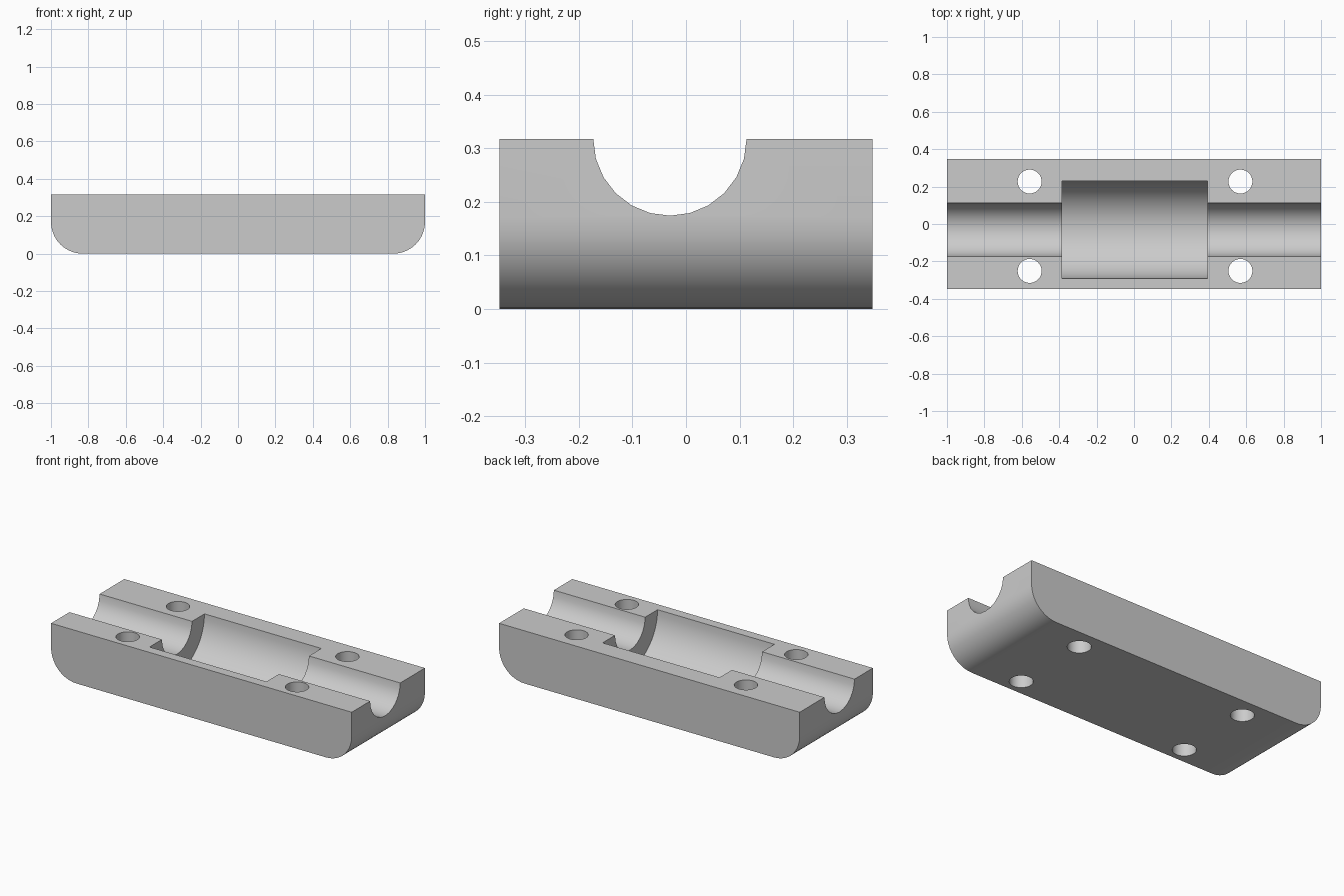
import bpy
import math

cube = bpy.data.objects.get("Cube")
if cube:
    bpy.data.objects.remove(cube, do_unlink=True)

LENGTH, WIDTH, HEIGHT, FILLET = 2.0, 0.696, 0.317, 0.17
BORE_Y = -0.03

grey = bpy.data.materials.new("light_grey")
grey.use_nodes = True
colour = (0.6, 0.6, 0.6, 1)
grey.diffuse_color = colour
grey.node_tree.nodes["Principled BSDF"].inputs["Base Color"].default_value = colour


def corner(cx, start):
    """Quarter arc of the rounded lower edge, in the xz plane."""
    steps = 10
    return [(cx + FILLET * math.cos(a), FILLET + FILLET * math.sin(a))
            for a in (start + i * math.pi / 2 / steps for i in range(steps + 1))]


def extrude_block(name, profile):
    n = len(profile)
    verts = [(x, y, z) for y in (-WIDTH / 2, WIDTH / 2) for x, z in profile]
    faces = [tuple(range(n)), tuple(reversed(range(n, 2 * n)))]
    faces += [(i, i + n, (i + 1) % n + n, (i + 1) % n) for i in range(n)]
    mesh = bpy.data.meshes.new(name)
    mesh.from_pydata(verts, [], faces)
    obj = bpy.data.objects.new(name, mesh)
    bpy.context.collection.objects.link(obj)
    return obj


def cut_cylinder(target, radius, depth, location, along_x, sides):
    """Subtract a cylinder from the target."""
    turn = (0, math.pi / 2, 0) if along_x else (0, 0, 0)
    bpy.ops.mesh.primitive_cylinder_add(vertices=sides, radius=radius, depth=depth,
                                        location=location, rotation=turn)
    cutter = bpy.context.object
    cutter.hide_render = True
    cutter.data.materials.append(grey)
    mod = target.modifiers.new("cut", 'BOOLEAN')
    mod.operation, mod.solver, mod.object = 'DIFFERENCE', 'EXACT', cutter
    bpy.ops.object.select_all(action='DESELECT')
    target.select_set(True)
    bpy.context.view_layer.objects.active = target
    bpy.ops.object.modifier_apply(modifier=mod.name)
    bpy.data.objects.remove(cutter, do_unlink=True)


# Block with rounded lower ends
half = LENGTH / 2
profile = [(half, HEIGHT), (-half, HEIGHT)]
profile += corner(-half + FILLET, math.pi) + corner(half - FILLET, 1.5 * math.pi)
block = extrude_block("clamp_half", profile)
block.data.materials.append(grey)

# Long shaft channel, then the wider central pocket
cut_cylinder(block, 0.143, 2.4, (0, BORE_Y, HEIGHT), True, 24)
cut_cylinder(block, 0.261, 0.778, (0.004, BORE_Y, HEIGHT), True, 48)

# Four through bolt holes
for x in (-0.558, 0.569):
    for y in (-0.251, 0.227):
        cut_cylinder(block, 0.064, 1, (x, y, HEIGHT / 2), False, 32)

bpy.ops.object.select_all(action='DESELECT')
block.select_set(True)
bpy.context.view_layer.objects.active = block
bpy.ops.object.shade_smooth_by_angle(angle=math.radians(30))
